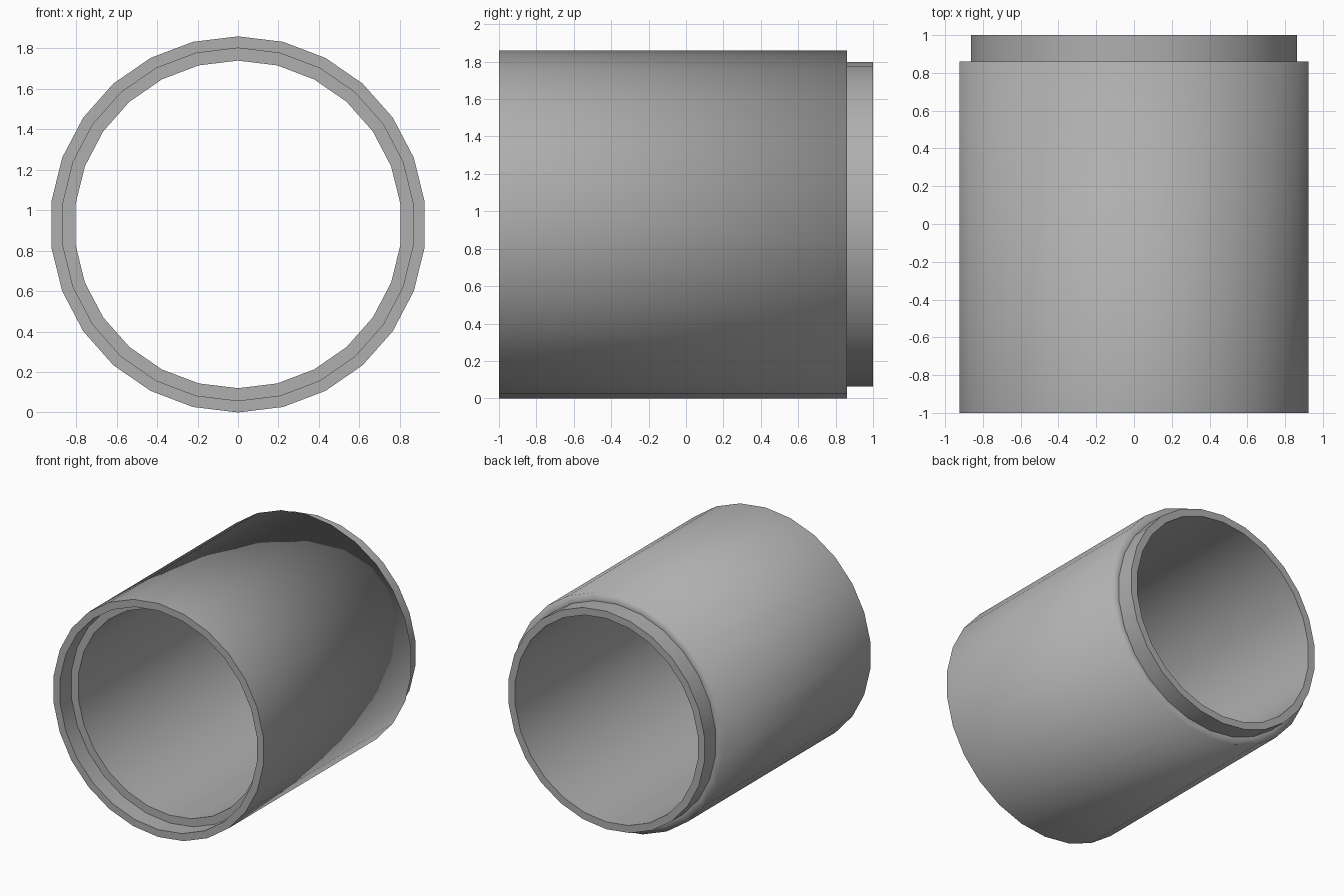
import bpy, bmesh
from math import sin, cos, tau, radians

if "Cube" in bpy.data.objects:
    bpy.data.objects.remove(bpy.data.objects["Cube"])

SIDES = 26
CENTRE_Z = 0.93

# Closed wall section as (radius, y): socket at the front, spigot at the back
PROFILE = [
    (0.93, -1.0), (0.93, 0.86),    # outer wall
    (0.868, 0.86), (0.868, 1.0),   # shoulder and spigot
    (0.81, 1.0), (0.81, -0.86),    # bore
    (0.872, -0.86), (0.872, -1.0), # socket recess
]
SOFT_CORNER = 1                    # outer shoulder edge is shaded smooth


def lathe_y(name, profile, sides):
    bm = bmesh.new()
    rings = []
    for i in range(sides):
        a = tau * i / sides
        rings.append([bm.verts.new((r * sin(a), y, CENTRE_Z + r * cos(a)))
                      for r, y in profile])
    n = len(profile)
    for i in range(sides):
        a, b = rings[i], rings[(i + 1) % sides]
        for j in range(n):
            k = (j + 1) % n
            bm.faces.new((a[j], a[k], b[k], b[j]))
    bmesh.ops.recalc_face_normals(bm, faces=bm.faces[:])
    mesh = bpy.data.meshes.new(name)
    bm.to_mesh(mesh)
    bm.free()
    obj = bpy.data.objects.new(name, mesh)
    bpy.context.collection.objects.link(obj)
    return obj


# Pipe section with smooth walls and crisp rims
pipe = lathe_y("pipe_section", PROFILE, SIDES)
bpy.context.view_layer.objects.active = pipe
pipe.select_set(True)
bpy.ops.object.shade_smooth_by_angle(angle=radians(30))

# Soften the outer shoulder edge
n = len(PROFILE)
for edge in pipe.data.edges:
    if all(v % n == SOFT_CORNER for v in edge.vertices):
        edge.use_edge_sharp = False

# Dark grey finish
grey = bpy.data.materials.new("dark_grey")
grey.diffuse_color = (0.43, 0.43, 0.43, 1.0)
grey.use_nodes = True
grey.node_tree.nodes["Principled BSDF"].inputs["Base Color"].default_value = grey.diffuse_color
pipe.data.materials.append(grey)
